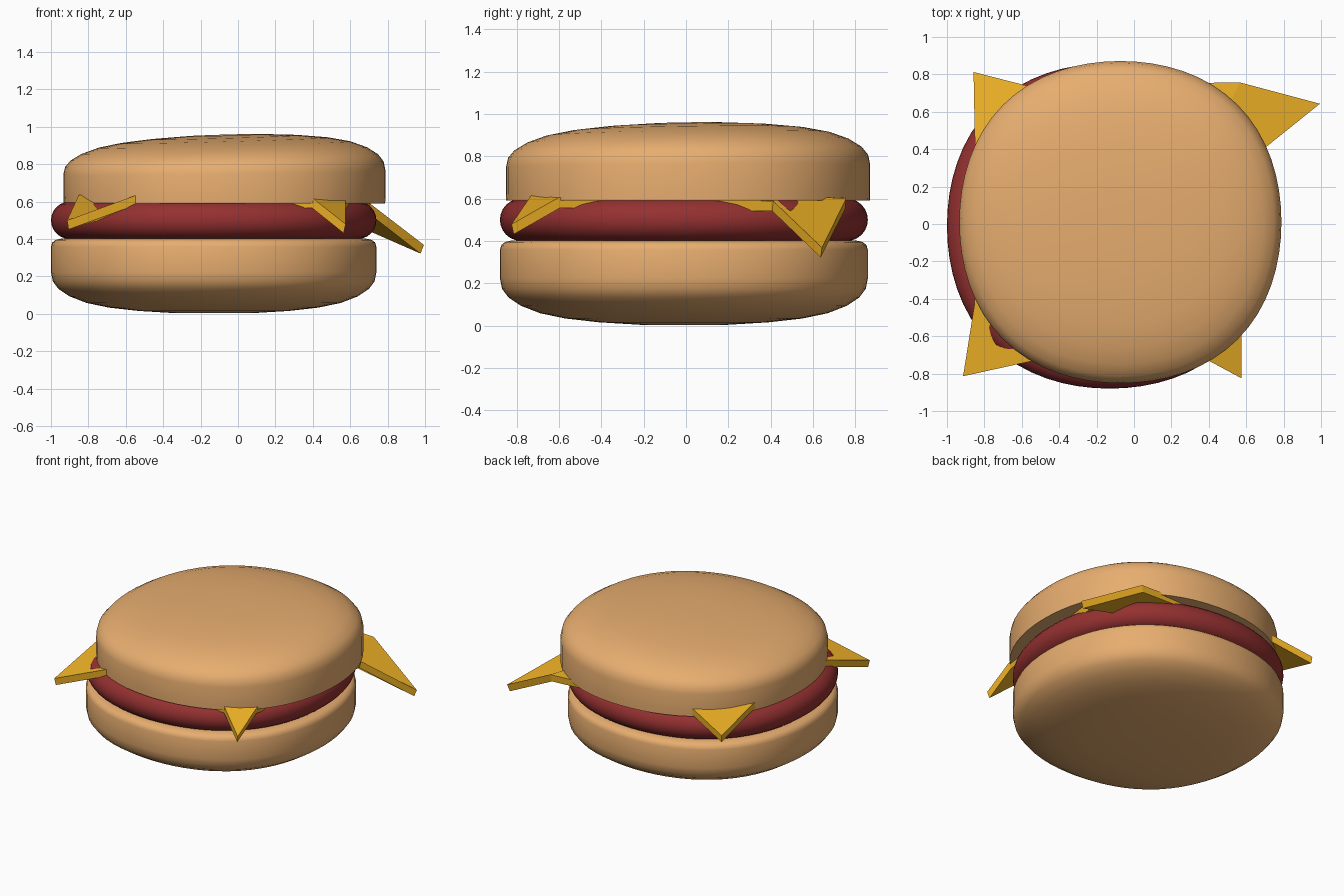
import bpy, bmesh
from math import sin, cos, pi

if "Cube" in bpy.data.objects:
    bpy.data.objects.remove(bpy.data.objects["Cube"])

SEGMENTS = 64


def material(name, rgb):
    m = bpy.data.materials.new(name)
    m.diffuse_color = (*rgb, 1)
    m.use_nodes = True
    m.node_tree.nodes["Principled BSDF"].inputs["Base Color"].default_value = m.diffuse_color
    return m


bun_mat = material("bun", (0.80, 0.42, 0.16))
patty_mat = material("patty", (0.30, 0.03, 0.03))
cheese_mat = material("cheese", (0.90, 0.46, 0.02))


def finish(name, bm, mat, location=(0, 0, 0), angle=None):
    bmesh.ops.recalc_face_normals(bm, faces=bm.faces)
    mesh = bpy.data.meshes.new(name)
    bm.to_mesh(mesh)
    bm.free()
    mesh.materials.append(mat)
    obj = bpy.data.objects.new(name, mesh)
    bpy.context.collection.objects.link(obj)
    obj.location = location
    if angle:
        bpy.context.view_layer.objects.active = obj
        obj.select_set(True)
        bpy.ops.object.shade_smooth_by_angle(angle=angle)
        obj.select_set(False)
    return obj


def disc(name, profile, mat, location, tilt=(0, 0)):
    """Lathe a (radius, z) profile into a slightly squarish disc.
    tilt raises the crown towards +x / +y while the base stays level."""
    bm = bmesh.new()
    height = max(z for _, z in profile)
    rings = []
    for r, z in profile:
        ring = []
        for i in range(SEGMENTS):
            a = 2 * pi * i / SEGMENTS
            rr = r * (1 + 0.03 * sin(2 * a) ** 2)
            x, y = rr * cos(a), rr * sin(a)
            lift = (tilt[0] * x + tilt[1] * y) * z / height
            ring.append(bm.verts.new((x, y, z + lift)))
        rings.append(ring)
    for low, up in zip(rings, rings[1:]):
        for i in range(SEGMENTS):
            j = (i + 1) % SEGMENTS
            bm.faces.new((low[i], low[j], up[j], up[i]))
    bm.faces.new(rings[0])
    bm.faces.new(rings[-1])
    return finish(name, bm, mat, location, angle=0.7)


# Buns: one domed profile, used upright and flipped
bun = [(0.2, 0.0), (0.4, 0.012), (0.56, 0.03), (0.68, 0.055), (0.77, 0.09),
       (0.83, 0.13), (0.86, 0.17), (0.87, 0.22), (0.87, 0.355),
       (0.863, 0.378), (0.845, 0.392), (0.81, 0.40)]
disc("bottom_bun", bun, bun_mat, (-0.13, -0.01, 0.003))
top = [(r * 0.99, 0.365 * (1 - z / 0.40)) for r, z in bun if z < 0.36]
top.append((0.86, 0))
disc("top_bun", sorted(top, key=lambda p: p[1]), bun_mat,
     (-0.073, 0.01, 0.59), tilt=(0.03, 0.015))

# Patty: flat disc with a half-round rim
rim = [(0.77 + 0.1 * cos(t), 0.1 + 0.1 * sin(t))
       for t in (-pi / 2 + pi * k / 12 for k in range(13))]
disc("patty", rim, patty_mat, (-0.13, -0.01, 0.40))

# Cheese slice: 4 x 4 grid with drooping corners, thickened
rows = [
    [(-.91, -.81, .475), (-.54, -.73, .61), (.40, -.73, .59), (.57, -.82, .455)],
    [(-.85, -.42, .61), (-.50, -.42, .60), (.35, -.42, .59), (.57, -.60, .58)],
    [(-.85, .45, .62), (-.50, .42, .61), (.40, .42, .60), (.70, .41, .565)],
    [(-.855, .81, .53), (-.58, .74, .62), (.56, .755, .575), (.985, .64, .345)],
]
bm = bmesh.new()
grid = [[bm.verts.new(p) for p in row] for row in rows]
for a, b in zip(grid, grid[1:]):
    for i in range(3):
        bm.faces.new((a[i], a[i + 1], b[i + 1], b[i]))
cheese = finish("cheese_slice", bm, cheese_mat)
solid = cheese.modifiers.new("thickness", 'SOLIDIFY')
solid.thickness = 0.05
solid.offset = 0
